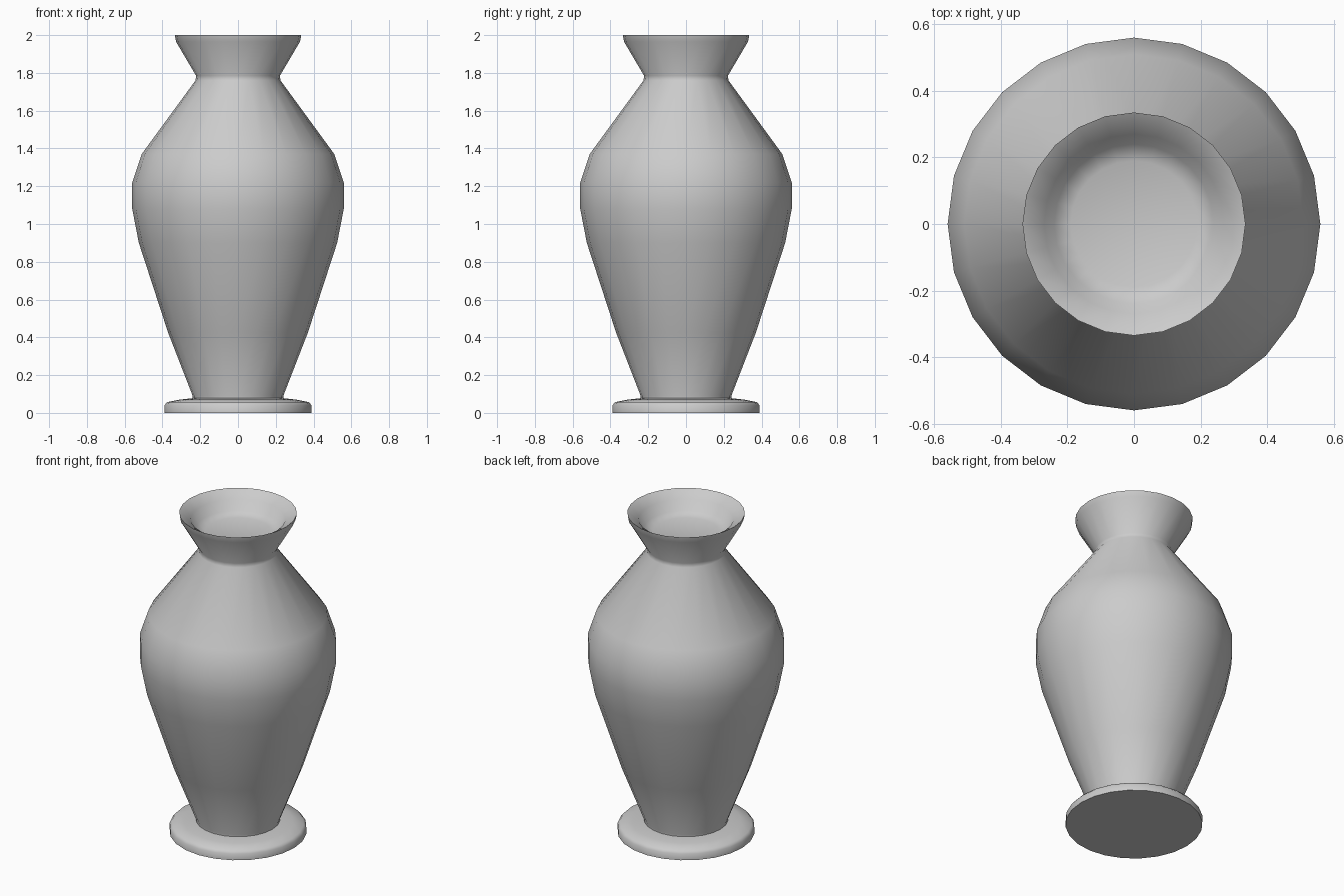
import bpy, bmesh, math

cube = bpy.data.objects.get("Cube")
if cube:
    bpy.data.objects.remove(cube, do_unlink=True)

SIDES = 24

clay = bpy.data.materials.new("grey_clay")
clay.use_nodes = True
GREY = (0.6, 0.6, 0.6, 1)
clay.diffuse_color = GREY
clay.node_tree.nodes["Principled BSDF"].inputs["Base Color"].default_value = GREY


def lathe(name, profile, sharp_angle):
    """Spin a (radius, height) profile around the z axis."""
    bm = bmesh.new()
    verts = [bm.verts.new((r, 0, z)) for r, z in profile]
    edges = [bm.edges.new(pair) for pair in zip(verts, verts[1:])]
    bmesh.ops.spin(bm, geom=verts + edges, cent=(0, 0, 0), axis=(0, 0, 1),
                   angle=math.tau, steps=SIDES, use_duplicate=False)
    bmesh.ops.remove_doubles(bm, verts=bm.verts[:], dist=0.0005)
    bmesh.ops.recalc_face_normals(bm, faces=bm.faces[:])
    mesh = bpy.data.meshes.new(name)
    bm.to_mesh(mesh)
    bm.free()
    mesh.materials.append(clay)
    obj = bpy.data.objects.new(name, mesh)
    bpy.context.collection.objects.link(obj)
    bpy.ops.object.select_all(action="DESELECT")
    obj.select_set(True)
    bpy.context.view_layer.objects.active = obj
    bpy.ops.object.shade_smooth_by_angle(angle=math.radians(sharp_angle))
    return obj


# Round foot with a softened upper edge
lathe("foot", [(0, 0), (0.39, 0), (0.39, 0.04), (0.375, 0.057),
               (0.31, 0.07), (0.24, 0.078), (0, 0.078)], 60)

# Body, neck, flared lip and the shallow dished mouth
lathe("vase_body", [
    (0, 0.07), (0.24, 0.07), (0.24, 0.09), (0.37, 0.425), (0.525, 0.9),
    (0.56, 1.08), (0.56, 1.22), (0.51, 1.37),
    (0.225, 1.76), (0.222, 1.785),
    (0.328, 1.965), (0.335, 2.0),
    (0.27, 1.96), (0.24, 1.90), (0.19, 1.88), (0, 1.88)], 75)
